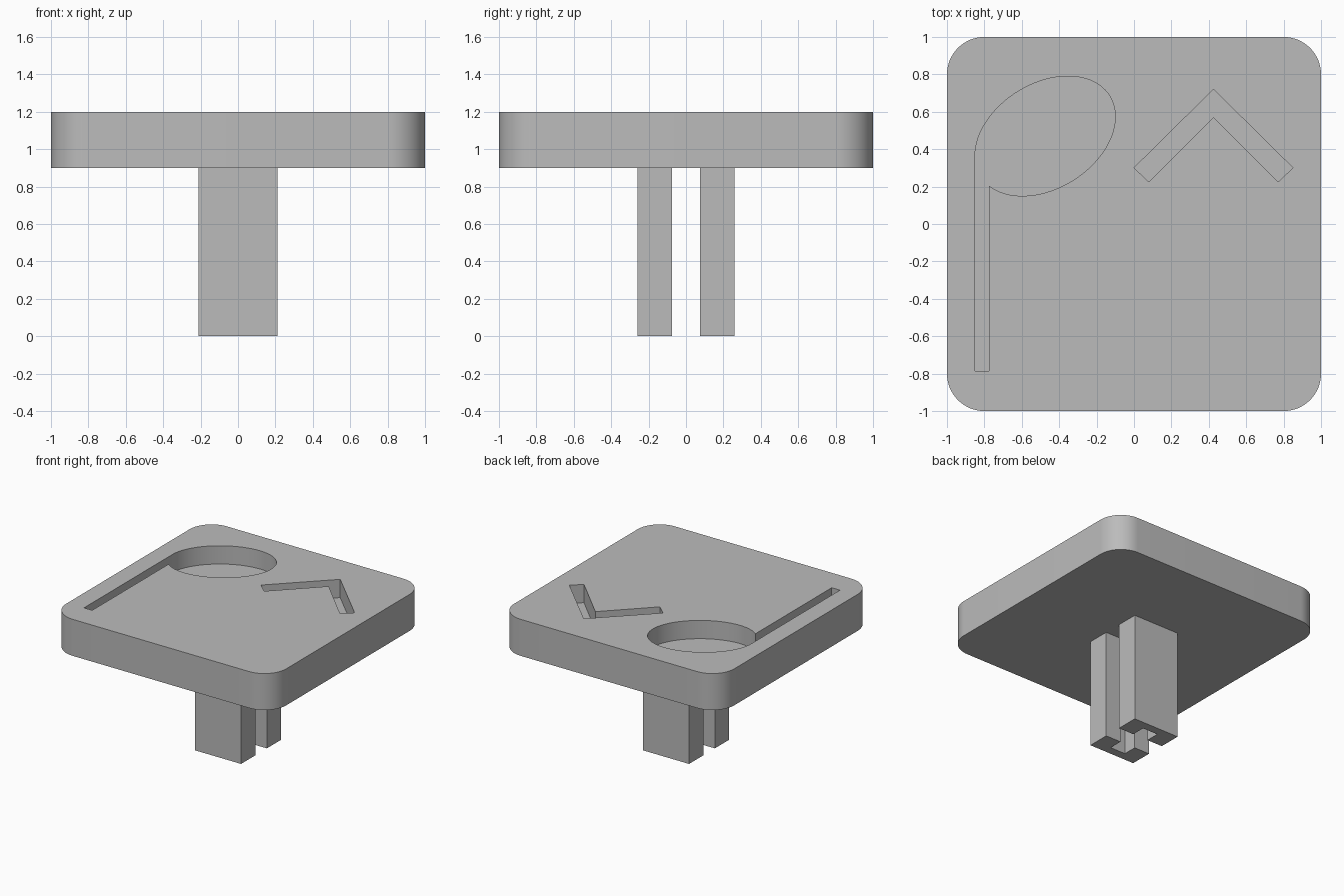
import bpy, bmesh
from math import sin, cos, pi, radians, asin

cube = bpy.data.objects.get("Cube")
if cube:
    bpy.data.objects.remove(cube, do_unlink=True)

grey = bpy.data.materials.new("plain grey")
grey.use_nodes = True
colour = (0.5, 0.5, 0.5, 1)
grey.diffuse_color = colour
grey.node_tree.nodes["Principled BSDF"].inputs["Base Color"].default_value = colour


def prism(name, outline, bottom, top):
    """Extrude a flat outline upwards into a solid."""
    bm = bmesh.new()
    face = bm.faces.new([bm.verts.new((x, y, bottom)) for x, y in outline])
    grown = bmesh.ops.extrude_face_region(bm, geom=[face])["geom"]
    bmesh.ops.translate(bm, vec=(0, 0, top - bottom),
                        verts=[v for v in grown if isinstance(v, bmesh.types.BMVert)])
    bmesh.ops.recalc_face_normals(bm, faces=bm.faces)
    mesh = bpy.data.meshes.new(name)
    bm.to_mesh(mesh)
    bm.free()
    mesh.materials.append(grey)
    obj = bpy.data.objects.new(name, mesh)
    bpy.context.collection.objects.link(obj)
    return obj


def select(obj):
    bpy.ops.object.select_all(action="DESELECT")
    obj.select_set(True)
    bpy.context.view_layer.objects.active = obj


# Plate with rounded corners
radius, steps = 0.2, 16
corners = []
for i, (sx, sy) in enumerate([(1, 1), (-1, 1), (-1, -1), (1, -1)]):
    for k in range(steps + 1):
        a = pi / 2 * (i + k / steps)
        corners.append((sx * (1 - radius) + radius * cos(a),
                        sy * (1 - radius) + radius * sin(a)))
plate = prism("plate", corners, 0.9, 1.2)

# Slanted oval pocket running into a long narrow groove
slant = asin(0.325)
start, end, count = radians(180), radians(-143.13), 72
oval = []
for k in range(count + 1):
    t = start + (end - start) * k / count
    oval.append((-0.475 + 0.375 * cos(t), 0.47 + 0.32 * sin(t + slant)))
groove = [(-0.775, -0.785), (-0.85, -0.785)]
oval_cutter = prism("oval_pocket_cutter", oval + groove, 1.05, 1.3)

# Bent groove
half = [(0.425, 0.72), (0, 0.3), (0.08, 0.225), (0.425, 0.57)]
bent = half + [(0.85 - x, y) for x, y in reversed(half[1:3])]
bent_cutter = prism("bent_groove_cutter", bent, 1.05, 1.3)

# Cut both pockets into the plate
select(plate)
for cutter in (oval_cutter, bent_cutter):
    cut = plate.modifiers.new("pocket", "BOOLEAN")
    cut.operation = "DIFFERENCE"
    cut.solver = "EXACT"
    cut.object = cutter
    bpy.ops.object.modifier_apply(modifier=cut.name)
    bpy.data.objects.remove(cutter, do_unlink=True)
bpy.ops.object.shade_smooth_by_angle(angle=radians(30))

# Two channelled prongs with their notches facing each other
w, n, inner, notch, outer = 0.21, 0.07, 0.075, 0.19, 0.26
channel = [(-w, inner), (-n, inner), (-n, notch), (n, notch),
           (n, inner), (w, inner), (w, outer), (-w, outer)]
for name, side in (("back_prong", 1), ("front_prong", -1)):
    prism(name, [(x, side * y) for x, y in channel], 0, 0.9)
